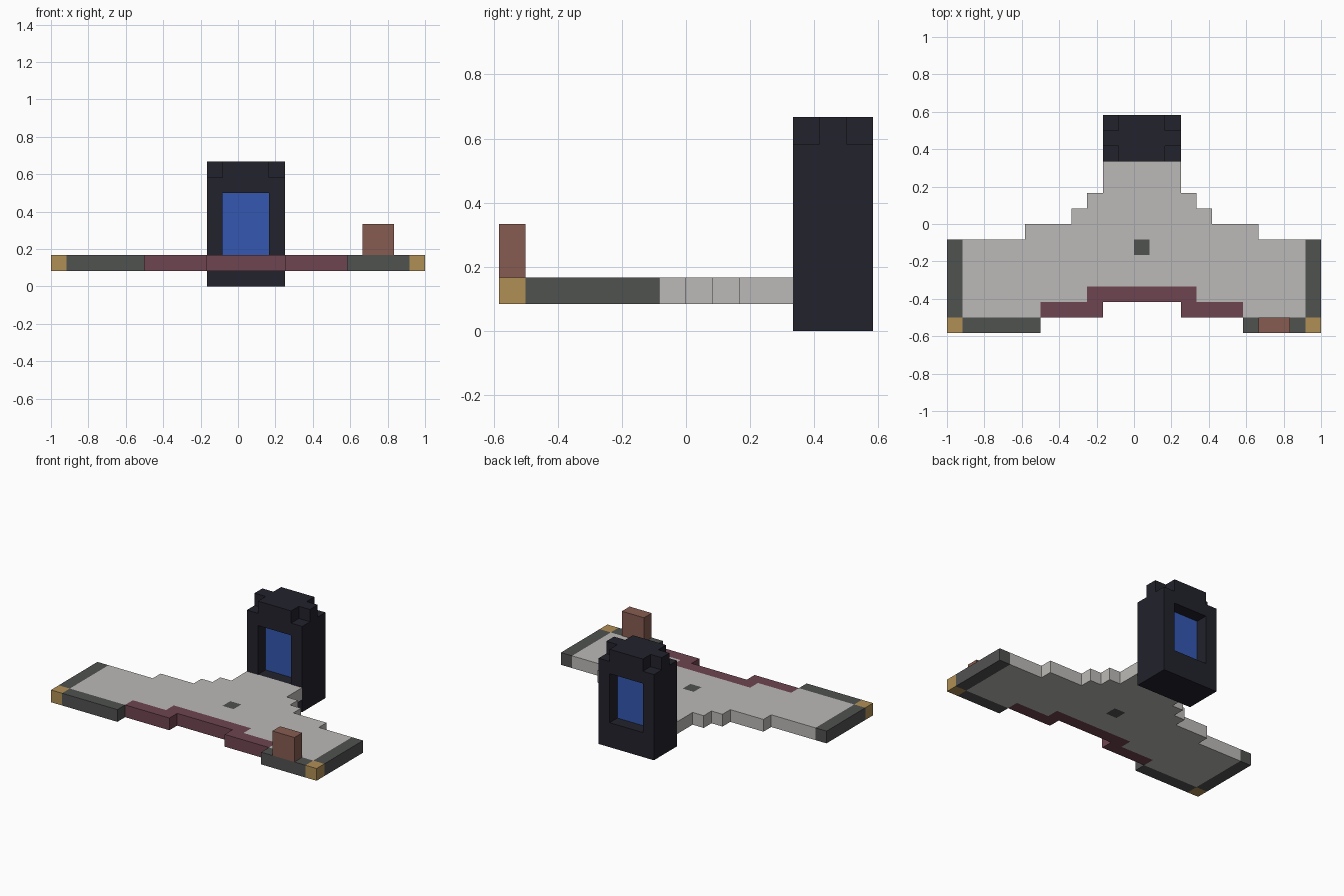
import bpy, bmesh
from mathutils import Vector

U = 1 / 12      # one block
MID = 0.5       # mirror line of the stepped outlines, in blocks

if "Cube" in bpy.data.objects:
    bpy.data.objects.remove(bpy.data.objects["Cube"])


def material(name, hex_code):
    channels = [int(hex_code[i:i + 2], 16) / 255 for i in (0, 2, 4)]
    rgba = [c / 12.92 if c < 0.04 else ((c + 0.055) / 1.055) ** 2.4 for c in channels] + [1]
    mat = bpy.data.materials.new(name)
    mat.use_nodes = True
    mat.diffuse_color = rgba
    bsdf = mat.node_tree.nodes["Principled BSDF"]
    bsdf.inputs["Base Color"].default_value = rgba
    bsdf.inputs["Roughness"].default_value = 0.9
    return mat


light_grey = material("light grey", "BCBAB7")
dark_grey = material("dark grey", "505250")
maroon = material("maroon", "6F4550")
brick = material("brick", "875C51")
gold = material("gold", "B08F56")
black = material("blue black", "22222C")
blue = material("blue", "3357B1")


def finish(name, bm, *mats):
    bmesh.ops.recalc_face_normals(bm, faces=bm.faces)
    bmesh.ops.scale(bm, vec=(U, U, U), verts=bm.verts)
    mesh = bpy.data.meshes.new(name)
    bm.to_mesh(mesh)
    bm.free()
    for mat in mats:
        mesh.materials.append(mat)
    obj = bpy.data.objects.new(name, mesh)
    bpy.context.collection.objects.link(obj)
    return obj


def box(name, low, high, mat):
    """Box between two corners, in blocks."""
    bm = bmesh.new()
    bmesh.ops.create_cube(bm, size=1)
    low, high = Vector(low), Vector(high)
    bmesh.ops.scale(bm, vec=high - low, verts=bm.verts)
    bmesh.ops.translate(bm, vec=(low + high) / 2, verts=bm.verts)
    return finish(name, bm, mat)


def mirrored_slab(half, x_limit=12):
    """Mirror a half outline of (half width, y) and extrude it one block."""
    pts = [(MID + w, y) for w, y in half] + [(MID - w, y) for w, y in reversed(half)]
    bm = bmesh.new()
    verts = [bm.verts.new((max(-x_limit, min(x_limit, x)), y, 1)) for x, y in pts]
    face = bm.faces.new(verts)
    top = bmesh.ops.extrude_face_region(bm, geom=[face])["geom"]
    bmesh.ops.translate(bm, vec=(0, 0, 1),
                        verts=[g for g in top if isinstance(g, bmesh.types.BMVert)])
    return bm


# Stepped deck, with one dark block in its middle
deck = mirrored_slab([(2.5, 4), (2.5, 2), (3.5, 2), (3.5, 1), (4.5, 1), (4.5, 0),
                      (7.5, 0), (7.5, -1), (11.5, -1), (11.5, -6), (6.5, -6),
                      (6.5, -5), (3.5, -5), (3.5, -4)], 11)
for co, no in (((0, 0, 0), (1, 0, 0)), ((1, 0, 0), (1, 0, 0)),
               ((0, -1, 0), (0, 1, 0)), ((0, -2, 0), (0, 1, 0))):
    bmesh.ops.bisect_plane(deck, geom=deck.verts[:] + deck.edges[:] + deck.faces[:],
                           plane_co=co, plane_no=no)
for f in deck.faces:
    c = f.calc_center_median()
    if abs(f.normal.z) > 0.5 and 0 < c.x < 1 and -2 < c.y < -1 and f.calc_area() < 1.01:
        f.material_index = 1
finish("deck", deck, light_grey, dark_grey)

# Stepped front trim
finish("front_trim", mirrored_slab([(3.5, -4), (3.5, -5), (6.5, -5), (6.5, -6),
                                    (2.5, -6), (2.5, -5)]), maroon)

# Dark rim with gold corners
box("right_front_rim", (-11, -7, 1), (-6, -6, 2), dark_grey)
box("left_front_rim", (7, -7, 1), (11, -6, 2), dark_grey)
for side, x in (("right", -12), ("left", 11)):
    box(side + "_side_rim", (x, -6, 1), (x + 1, -1, 2), dark_grey)
    box(side + "_corner", (x, -7, 1), (x + 1, -6, 2), gold)

# Post standing on the rim
box("post", (8, -7, 2), (10, -6, 4), brick)

# Tower: block with notched top corners and a window cut through
tower = box("tower", (-2, 4, 0), (3, 7, 8), black)
cutters = [box("window_cutter", (-1, 3, 2), (2, 8, 6), black)]
for x in (-3, 2):
    for y in (3, 6):
        cutters.append(box("notch_cutter", (x, y, 7), (x + 2, y + 2, 9), black))
for cutter in cutters:
    cutter.hide_render = True
    mod = tower.modifiers.new("cut", "BOOLEAN")
    mod.operation = "DIFFERENCE"
    mod.solver = "EXACT"
    mod.object = cutter

# Apply the cuts and drop the cutters
bpy.context.view_layer.update()
cut_mesh = bpy.data.meshes.new_from_object(
    tower.evaluated_get(bpy.context.evaluated_depsgraph_get()))
tower.modifiers.clear()
tower.data = cut_mesh
for cutter in cutters:
    bpy.data.objects.remove(cutter)

# Pane recessed from both sides
box("window_pane", (-1, 5, 2), (2, 6, 6), blue)
